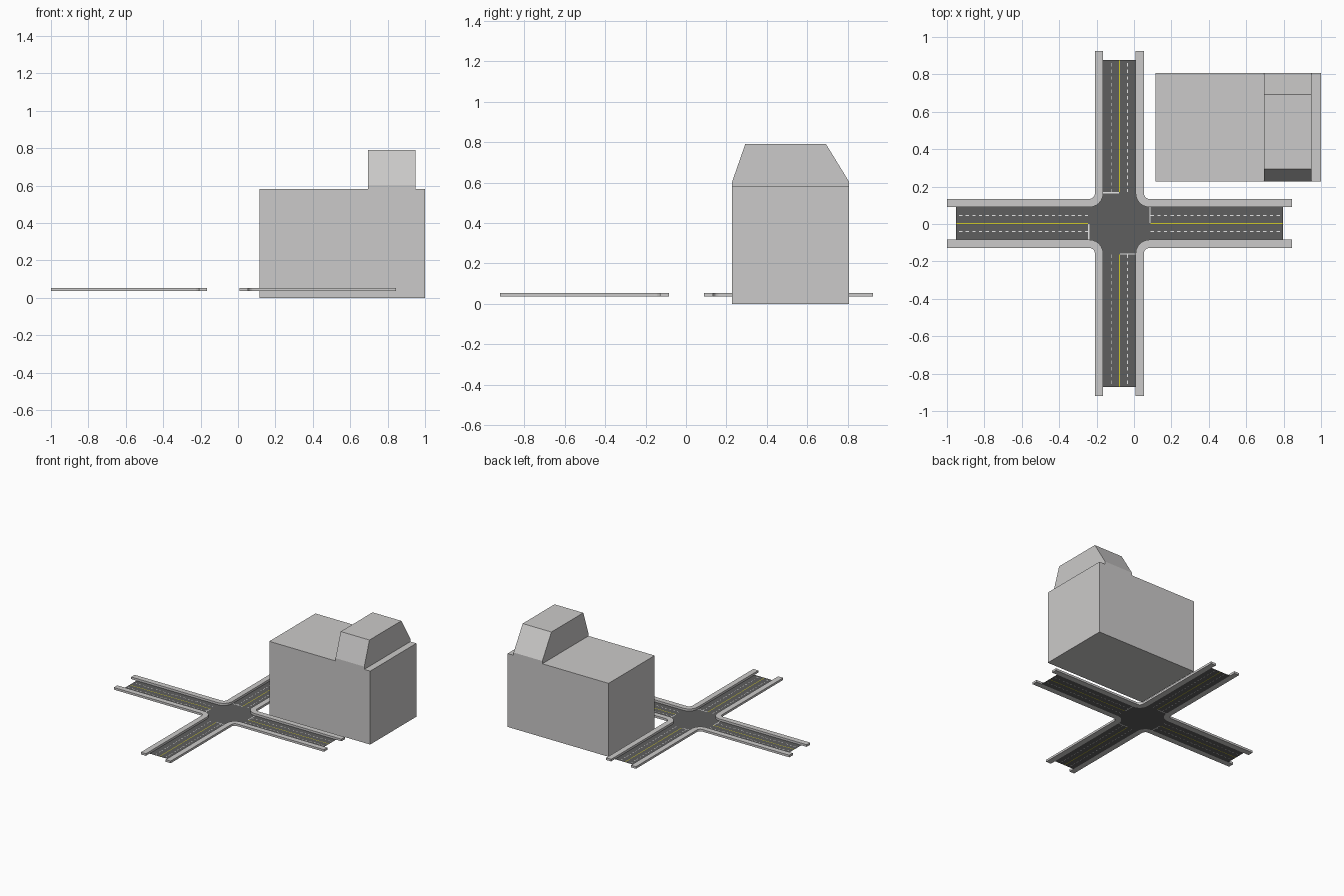
import bpy, bmesh, math

if "Cube" in bpy.data.objects:
    bpy.data.objects.remove(bpy.data.objects["Cube"])

CX, CY = -0.078, 0.003            # centre of the crossing
HALF, OUT = 0.087, 0.131          # road half width, outer pavement edge
MOUTH, ROAD_END, WALK_END = 0.161, 0.875, 0.922
Z0, Z1 = 0.037, 0.054             # road level, pavement top


def material(name, rgb):
    m = bpy.data.materials.new(name)
    m.diffuse_color = (*rgb, 1)
    m.use_nodes = True
    m.node_tree.nodes["Principled BSDF"].inputs["Base Color"].default_value = m.diffuse_color
    return m


CONCRETE = material("light grey concrete", (0.60, 0.59, 0.585))
ASPHALT = material("dark asphalt", (0.112, 0.112, 0.112))
YELLOW = material("yellow line", (0.62, 0.58, 0.02))
WHITE = material("white line", (0.85, 0.85, 0.85))


def finish(name, bm, mats, solid=True):
    if solid:
        bmesh.ops.recalc_face_normals(bm, faces=bm.faces)
    me = bpy.data.meshes.new(name)
    bm.to_mesh(me)
    bm.free()
    for m in mats:
        me.materials.append(m)
    ob = bpy.data.objects.new(name, me)
    bpy.context.collection.objects.link(ob)
    return ob


def prism(name, pts, offset):
    """Closed outline of 3D points pushed along an offset into a solid."""
    bm = bmesh.new()
    f = bm.faces.new([bm.verts.new(p) for p in pts])
    r = bmesh.ops.extrude_face_region(bm, geom=[f])
    bmesh.ops.translate(bm, vec=offset,
                        verts=[g for g in r["geom"] if isinstance(g, bmesh.types.BMVert)])
    return finish(name, bm, [CONCRETE])


def turn(p, k):
    """Rotate a local point by k quarter turns about the crossing."""
    u, v = p
    for _ in range(k):
        u, v = -v, u
    return (CX + u, CY + v)


def arc(r, steps=6):
    """Rounded corner around (MOUTH, MOUTH), from the +x arm to the +y arm."""
    return [(MOUTH - r * math.sin(a), MOUTH - r * math.cos(a))
            for a in (math.pi / 2 * i / steps for i in range(steps + 1))]


# Pavements: one rounded L per quadrant
outline = ([(WALK_END, HALF)] + arc(MOUTH - HALF) + [(HALF, WALK_END), (OUT, WALK_END)]
           + arc(MOUTH - OUT)[::-1] + [(WALK_END, OUT)])
for k in range(4):
    prism(f"pavement_corner_{k + 1}", [(*turn(p, k), Z0) for p in outline], (0, 0, Z1 - Z0))

# Middle of the crossing
bm = bmesh.new()
bm.faces.new([bm.verts.new((*turn(p, k), Z0)) for k in range(4) for p in arc(MOUTH - HALF)])
finish("crossing", bm, [ASPHALT], solid=False)

# Road arms: a grid whose cells are coloured as centre line, lane dashes and stop line
W = 0.0024
lane = HALF / 2
vs = [-HALF, -lane - W, -lane + W, -W, W, lane - W, lane + W, HALF]
stop = MOUTH + 0.006
N = 40
us = [MOUTH] + [stop + (ROAD_END - stop) * i / N for i in range(N + 1)]


def paint(i, j):
    if i == 0:
        return 2 if j > 3 else 0          # stop line on the incoming side
    if j == 3:
        return 1                          # yellow centre line
    return 2 if j in (1, 5) and i % 2 else 0


for k in range(4):
    bm = bmesh.new()
    grid = [[bm.verts.new((*turn((u, v), k), Z0)) for v in vs] for u in us]
    for i in range(len(us) - 1):
        for j in range(len(vs) - 1):
            f = bm.faces.new((grid[i][j], grid[i + 1][j], grid[i + 1][j + 1], grid[i][j + 1]))
            f.material_index = paint(i, j)
    finish(f"road_arm_{k + 1}", bm, [ASPHALT, YELLOW, WHITE], solid=False)

# Building block
X0, X1, Y0, Y1, TOP = 0.115, 1.0, 0.228, 0.806, 0.582
prism("building", [(X0, Y0, 0), (X1, Y0, 0), (X1, Y1, 0), (X0, Y1, 0)], (0, 0, TOP))

# Roof house with sloping front and back
profile = [(Y0, TOP), (Y1, TOP), (Y1, 0.604), (0.692, 0.79), (0.293, 0.79), (Y0, 0.604)]
prism("roof_house", [(0.696, y, z) for y, z in profile], (0.252, 0, 0))
